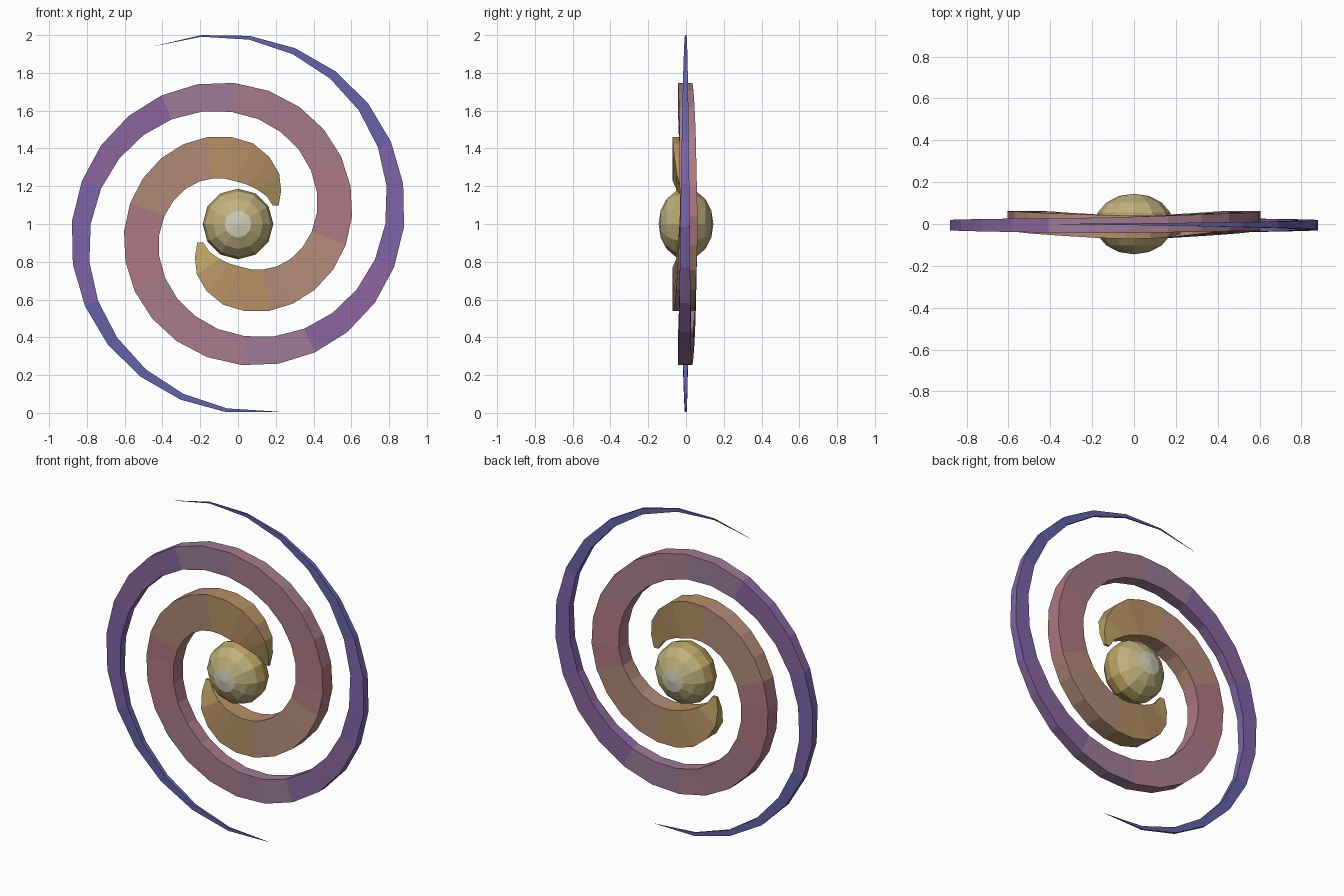
import bpy, bmesh, math

if "Cube" in bpy.data.objects:
    bpy.data.objects.remove(bpy.data.objects["Cube"])

# shared palette: core glow -> tan -> rose -> violet -> blue
PALETTE = [(205, 205, 180), (190, 175, 125), (184, 160, 100), (180, 143, 100),
           (178, 138, 120), (174, 120, 130), (166, 122, 138), (155, 122, 150),
           (138, 102, 158), (125, 100, 168), (102, 98, 166), (95, 95, 160)]


def linear(c):
    return tuple((v / 255) ** 2.2 for v in c) + (1,)


MATS = []
for n, c in enumerate(PALETTE):
    m = bpy.data.materials.new(f"glow_{n}")
    m.diffuse_color = linear(c)
    m.use_nodes = True
    m.node_tree.nodes["Principled BSDF"].inputs["Base Color"].default_value = m.diffuse_color
    MATS.append(m)


def interp(table, t):
    for (a, va), (b, vb) in zip(table, table[1:]):
        if t <= b:
            return va + (vb - va) * max(0, t - a) / (b - a)
    return table[-1][1]


# along-arm profiles: angle in degrees -> value
WIDTH = [(26, .03), (39, .075), (53, .14), (68, .185), (83, .22), (105, .225),
         (185, .187), (282, .15), (367, .095), (410, .055), (455, .012), (475, .001)]
OFFSET = [(26, 0), (60, -.015), (105, -.015), (180, .015), (230, .008),
          (282, -.007), (367, -.005), (475, 0)]
COLOUR = [(26, 2), (90, 3), (150, 4), (190, 5), (250, 6), (285, 7),
          (320, 8), (370, 9), (410, 10), (475, 11)]


def make_object(name, bm):
    bmesh.ops.recalc_face_normals(bm, faces=bm.faces)
    me = bpy.data.meshes.new(name)
    bm.to_mesh(me)
    bm.free()
    for m in MATS:
        me.materials.append(m)
    ob = bpy.data.objects.new(name, me)
    bpy.context.collection.objects.link(ob)
    return ob


def spiral_arm(name, turn, end):
    """Tapering rectangular ribbon along a linear spiral."""
    def point(deg):
        r = .37 + .00182 * (deg - 107)
        a = math.radians(deg + turn)
        return r * math.cos(a), 1 + r * math.sin(a)

    angles = [26 + i * 14.5 for i in range(int((end - 14 - 26) / 14.5) + 1)] + [end]
    bm = bmesh.new()
    rings = []
    for d in angles:
        x, z = point(d)
        x2, z2 = point(d + .5)
        length = math.hypot(x2 - x, z2 - z)
        nx, nz = (z2 - z) / length, -(x2 - x) / length
        w = .001 if d == end else interp(WIDTH, d)
        h, t, y = w / 2, w / 4, interp(OFFSET, d)
        rings.append([bm.verts.new((x + s * h * nx, y + u * t, z + s * h * nz))
                      for s, u in ((-1, -1), (1, -1), (1, 1), (-1, 1))])
    for d, a, b in zip(angles, rings, rings[1:]):
        for i in range(4):
            j = (i + 1) % 4
            f = bm.faces.new((a[i], a[j], b[j], b[i]))
            f.material_index = round(interp(COLOUR, d + 7))
    bm.faces.new(rings[0]).material_index = 2
    bm.faces.new(rings[-1]).material_index = 11
    return make_object(name, bm)


# two interleaved arms
spiral_arm("spiral_arm_upper", 0, 475)
spiral_arm("spiral_arm_lower", 180, 462)

# flattened faceted core with poles facing front and back
bm = bmesh.new()
bmesh.ops.create_uvsphere(bm, u_segments=12, v_segments=8, radius=1)
for v in bm.verts:
    x, y, z = v.co
    v.co = (x * .187, -z * .145, 1 + y * .187)
for f in bm.faces:
    depth = abs(f.calc_center_median().y)
    f.material_index = 0 if depth > .125 else 1 if depth > .07 else 2
make_object("core", bm)
